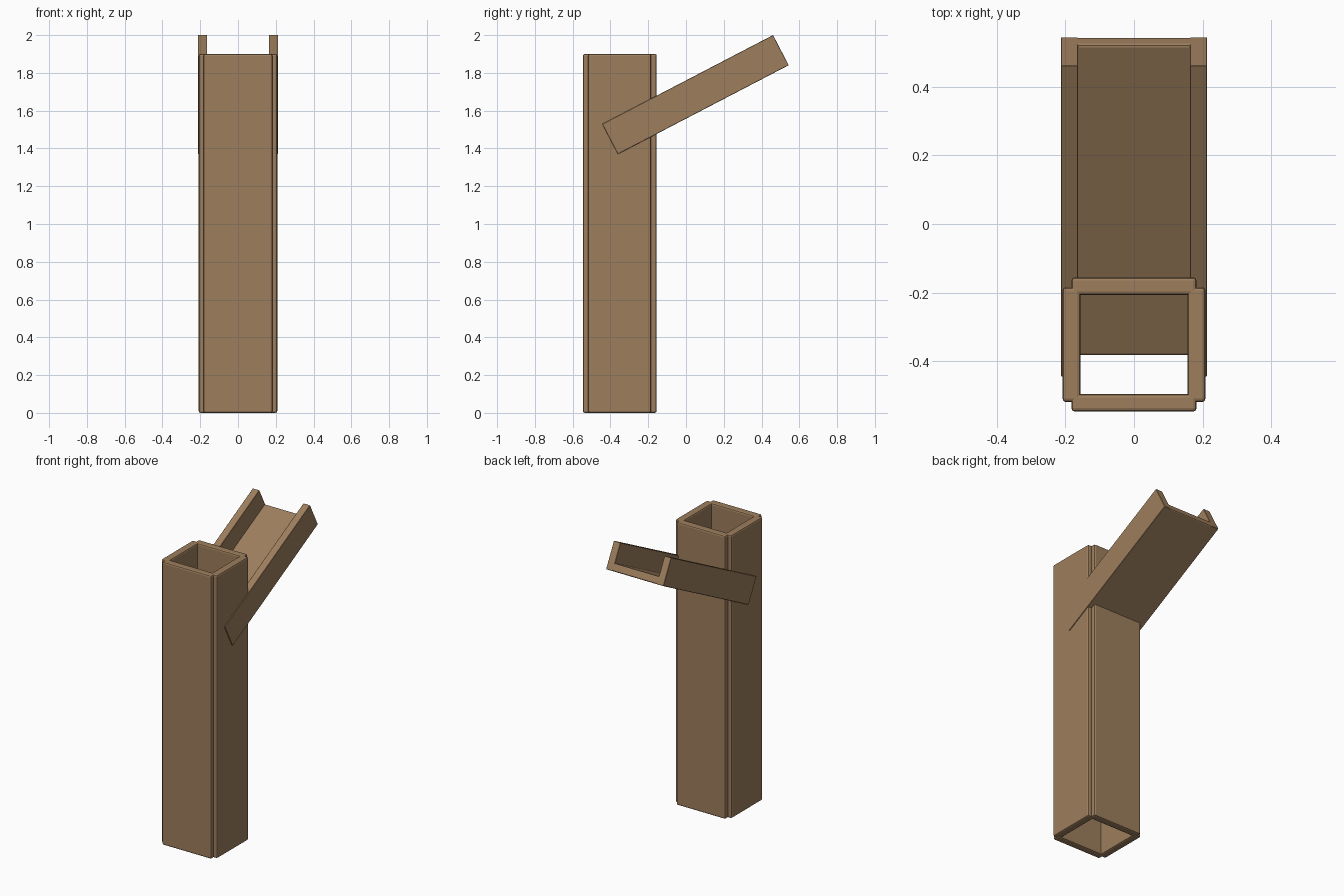
import bpy
from math import radians
from mathutils import Matrix, Vector

if "Cube" in bpy.data.objects:
    bpy.data.objects.remove(bpy.data.objects["Cube"])

wood = bpy.data.materials.new("wood")
wood.diffuse_color = (0.34, 0.21, 0.11, 1)
wood.use_nodes = True
wood.node_tree.nodes["Principled BSDF"].inputs["Base Color"].default_value = wood.diffuse_color


def board(name, lo, hi, bevel, segments=2, frame=Matrix.Identity(4)):
    """Box plank between two corners, placed in the given frame."""
    lo, hi = Vector(lo), Vector(hi)
    bpy.ops.mesh.primitive_cube_add(size=1)
    ob = bpy.context.object
    ob.name = name
    ob.data.transform(Matrix.Translation((lo + hi) / 2) @ Matrix.Diagonal((*(hi - lo), 1)))
    ob.matrix_world = frame
    ob.data.materials.append(wood)
    mod = ob.modifiers.new("rounded_edges", 'BEVEL')
    mod.width = bevel
    mod.segments = segments
    return ob


# Upright square pipe made of four overlapping boards
TOP = 1.9
board("pipe_front", (-0.182, -0.546, 0), (0.182, -0.495, TOP), 0.01)
board("pipe_back", (-0.182, -0.207, 0), (0.182, -0.155, TOP), 0.01)
for side, s in (("left", -1), ("right", 1)):
    x = sorted((s * 0.156, s * 0.208))
    board("pipe_" + side, (x[0], -0.518, 0), (x[1], -0.184, TOP), 0.01)

# Sloping open trough that enters the back of the pipe
tilt = Matrix.Translation((0, 0.05, 1.685)) @ Matrix.Rotation(radians(27.5), 4, 'X')
L, H = 0.51, 0.09
board("trough_floor", (-0.185, -L, -H), (0.185, L, -H + 0.05), 0.008, 2, tilt)
for side, s in (("left", -1), ("right", 1)):
    x = sorted((s * 0.163, s * 0.213))
    board("trough_" + side, (x[0], -L, -H), (x[1], L, H), 0.002, 1, tilt)
